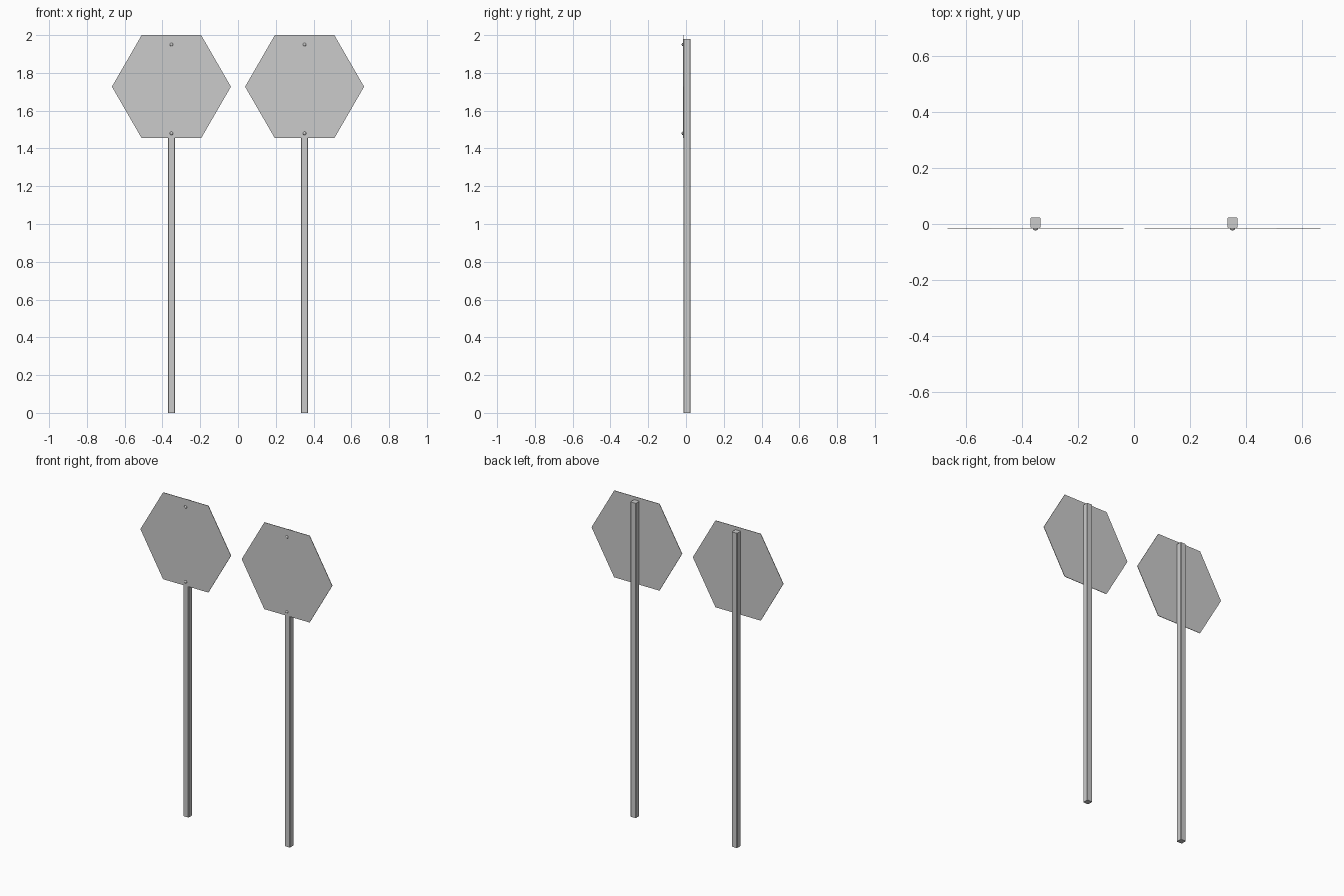
import bpy, bmesh, math
from mathutils import Matrix

if "Cube" in bpy.data.objects:
    bpy.data.objects.remove(bpy.data.objects["Cube"])

HALF_GAP = 0.3525           # x of each post
POST_W, POST_TOP = 0.037, 1.98
FRONT, BACK = -0.014, 0.023  # post faces in y
HEX_R, HEX_Z, PLATE_T = 0.315, 1.727, 0.003


def finish(bm, name, smooth=False):
    bmesh.ops.recalc_face_normals(bm, faces=bm.faces)
    for f in bm.faces:
        f.smooth = smooth
    mesh = bpy.data.meshes.new(name)
    bm.to_mesh(mesh)
    bm.free()
    obj = bpy.data.objects.new(name, mesh)
    bpy.context.collection.objects.link(obj)
    return obj


def post(name, x):
    # square post with slightly eased vertical corners
    bm = bmesh.new()
    depth = BACK - FRONT
    m = Matrix.Translation((x, (FRONT + BACK) / 2, POST_TOP / 2)) @ Matrix.Diagonal((POST_W, depth, POST_TOP, 1))
    bmesh.ops.create_cube(bm, size=1, matrix=m)
    tall = [e for e in bm.edges if e.calc_length() > 1]
    bmesh.ops.bevel(bm, geom=tall, offset=0.003, segments=1, affect='EDGES')
    return finish(bm, name)


def plate(name, x):
    # thin hexagonal sign with points to left and right
    bm = bmesh.new()
    verts = [bm.verts.new((x + HEX_R * math.cos(i * math.pi / 3), FRONT,
                           HEX_Z + HEX_R * math.sin(i * math.pi / 3))) for i in range(6)]
    face = bm.faces.new(verts)
    out = bmesh.ops.extrude_face_region(bm, geom=[face], use_keep_orig=True)
    moved = [v for v in out['geom'] if isinstance(v, bmesh.types.BMVert)]
    bmesh.ops.translate(bm, verts=moved, vec=(0, -PLATE_T, 0))
    return finish(bm, name)


def bolt(name, x, z):
    # low domed bolt head on the front of the plate
    bm = bmesh.new()
    m = Matrix.Translation((x, FRONT - PLATE_T, z)) @ Matrix.Diagonal((0.009, 0.006, 0.009, 1))
    bmesh.ops.create_uvsphere(bm, u_segments=12, v_segments=8, radius=1, matrix=m)
    return finish(bm, name, smooth=True)


for side, x in (("left", -HALF_GAP), ("right", HALF_GAP)):
    post(f"{side}_post", x)
    plate(f"{side}_sign_plate", x)
    for level, z in (("upper", 1.95), ("lower", 1.48)):
        bolt(f"{side}_{level}_bolt", x, z)
